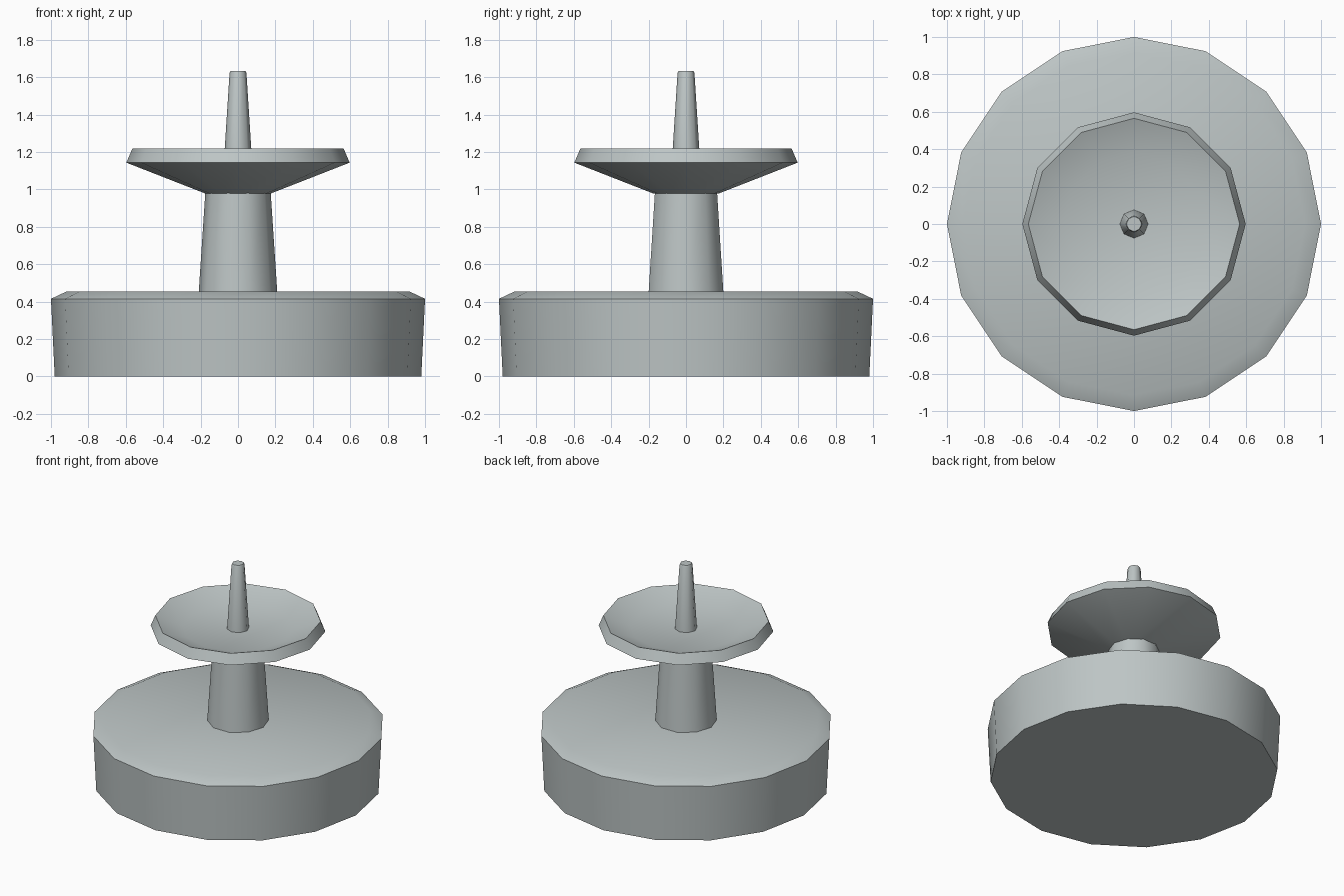
import bpy, bmesh, math

if "Cube" in bpy.data.objects:
    bpy.data.objects.remove(bpy.data.objects["Cube"])

metal = bpy.data.materials.new("pale grey metal")
metal.diffuse_color = (0.51, 0.56, 0.56, 1)
metal.use_nodes = True
metal.node_tree.nodes["Principled BSDF"].inputs["Base Color"].default_value = metal.diffuse_color


def turned(name, sides, profile):
    """Spin a (radius, height) profile into a closed, capped low-sided solid."""
    bm = bmesh.new()
    rings = [[bm.verts.new((r * math.cos(2 * math.pi * i / sides),
                            r * math.sin(2 * math.pi * i / sides), z))
              for i in range(sides)] for r, z in profile]
    for low, high in zip(rings, rings[1:]):
        for i in range(sides):
            j = (i + 1) % sides
            bm.faces.new((low[i], low[j], high[j], high[i]))
    bm.faces.new(rings[0][::-1])
    bm.faces.new(rings[-1])
    bmesh.ops.recalc_face_normals(bm, faces=bm.faces)
    mesh = bpy.data.meshes.new(name)
    bm.to_mesh(mesh)
    bm.free()
    mesh.materials.append(metal)
    obj = bpy.data.objects.new(name, mesh)
    bpy.context.collection.objects.link(obj)
    bpy.ops.object.select_all(action='DESELECT')
    obj.select_set(True)
    bpy.context.view_layer.objects.active = obj
    bpy.ops.object.shade_smooth_by_angle(angle=math.radians(50))
    return obj


# Heavy base with a chamfered top edge
turned("base", 16, [(0.98, 0), (1.0, 0.415), (0.915, 0.455)])
# Tapered column
turned("stem", 10, [(0.21, 0.45), (0.175, 0.98)])
# Shallow dish with a sharp rim and a sunken floor
turned("dish", 12, [(0.175, 0.978), (0.597, 1.143), (0.565, 1.218), (0.38, 1.145)])
# Thin pin in the middle of the dish
turned("spike", 8, [(0.076, 1.14), (0.045, 1.624), (0.04, 1.634)])
